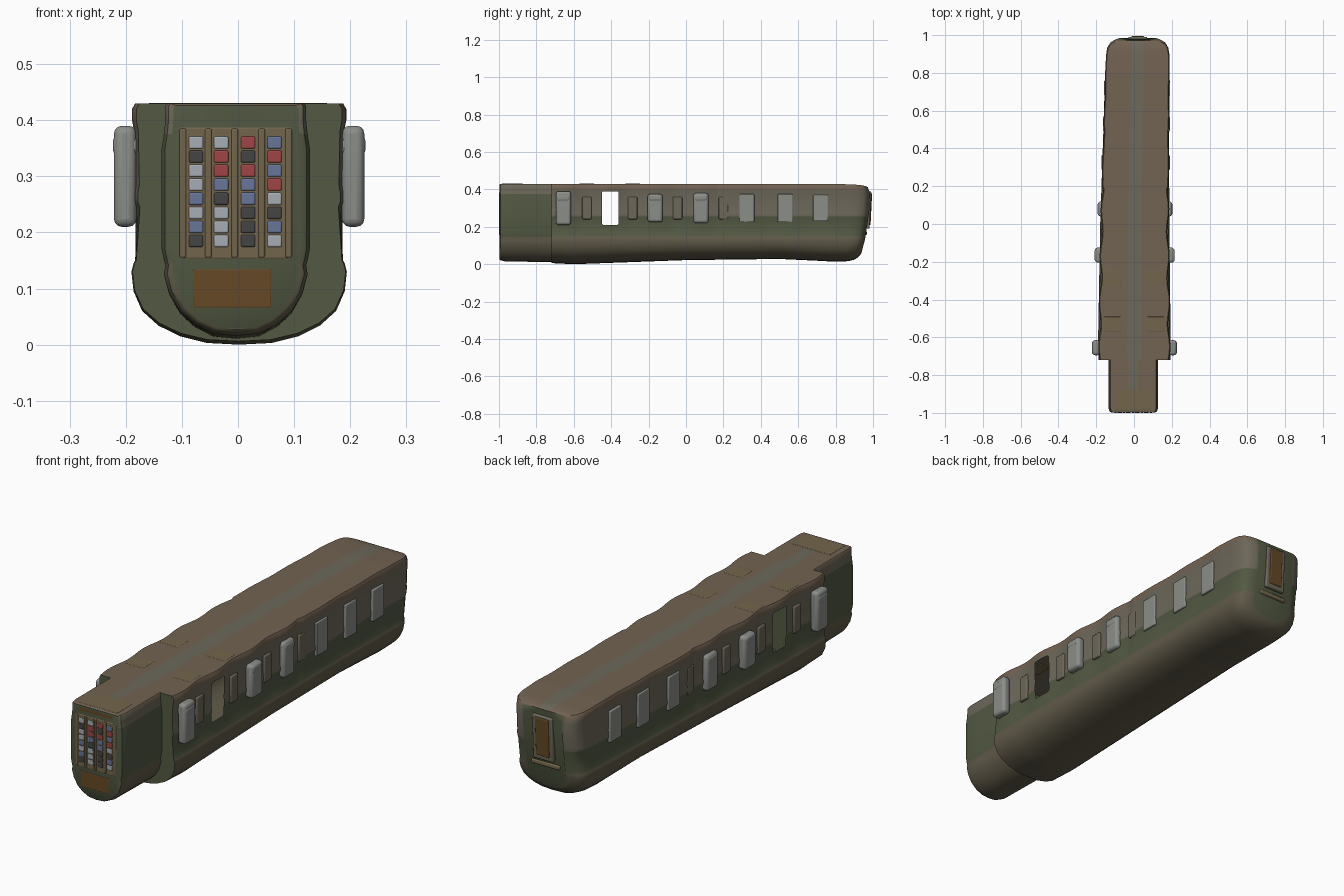
import bpy, bmesh, math, random

if "Cube" in bpy.data.objects:
    bpy.data.objects.remove(bpy.data.objects["Cube"])
random.seed(4)


def mat(name, r, g, b):
    m = bpy.data.materials.new(name)
    m.diffuse_color = (r, g, b, 1)
    m.use_nodes = True
    m.node_tree.nodes["Principled BSDF"].inputs["Base Color"].default_value = m.diffuse_color
    return m


HULL = mat("hull_mud", .115, .10, .065)
GREEN = mat("side_green", .085, .10, .055)
BAND = mat("window_band", .15, .135, .10)
ROOF = mat("roof_wood", .17, .125, .085)
STRIPE = mat("roof_stripe", .15, .14, .105)
PANE = mat("pane_grey", .26, .27, .25)
TAN = mat("tan_trim", .17, .13, .07)
BROWN = mat("door_brown", .13, .065, .018)
COLS = [mat("bits_pale", .38, .42, .46), mat("bits_dark", .06, .06, .06),
        mat("bits_blue", .14, .18, .32), mat("bits_red", .35, .06, .06)]


def interp(y, table):
    """Piecewise linear lookup of a row of values along y."""
    for a, b in zip(table, table[1:]):
        if y <= b[0]:
            t = max(0, (y - a[0]) / (b[0] - a[0]))
            return [p + (q - p) * t for p, q in zip(a[1:], b[1:])]
    return table[-1][1:]


def finish(ob, mats, angle=40):
    for m in mats:
        ob.data.materials.append(m)
    bpy.ops.object.select_all(action='DESELECT')
    ob.select_set(True)
    bpy.context.view_layer.objects.active = ob
    bpy.ops.object.shade_smooth_by_angle(angle=math.radians(angle))
    return ob


def loft(name, ys, table, half, seg_mats, wave=None, lean=None):
    """Skin mirrored half-profiles (x fraction, z) along y."""
    prof = half + [(-x, z) for x, z in reversed(half[1:])]
    mids = seg_mats + [4] + seg_mats[::-1]
    bm = bmesh.new()
    rings = []
    for y in ys:
        w, cx, low, drop = interp(y, table)
        ring = []
        for x, z in prof:
            k = wave(y) if wave and z > .2 else 1
            zz = z + low * max(0, 1 - z / .14) - drop * max(0, z - .38) / .05
            ring.append(bm.verts.new((cx + x * w * k, y - (lean(y, z) if lean else 0), zz)))
        rings.append(ring)
    n = len(prof)
    for a, b in zip(rings, rings[1:]):
        for i in range(n):
            f = bm.faces.new((a[i], a[(i + 1) % n], b[(i + 1) % n], b[i]))
            f.material_index = mids[i]
    for r in (rings[0], rings[-1]):
        bm.faces.new(r).material_index = 1
    bmesh.ops.recalc_face_normals(bm, faces=bm.faces)
    me = bpy.data.meshes.new(name)
    bm.to_mesh(me)
    bm.free()
    ob = bpy.data.objects.new(name, me)
    bpy.context.collection.objects.link(ob)
    return finish(ob, [HULL, GREEN, BAND, ROOF, STRIPE])


def block(name, loc, size, m, bevel=.006, rx=0):
    bpy.ops.mesh.primitive_cube_add(size=1, location=loc, rotation=(rx, 0, 0))
    ob = bpy.context.object
    ob.name, ob.scale = name, size
    bpy.ops.object.transform_apply(location=False, rotation=False)
    if bevel:
        b = ob.modifiers.new("bevel", 'BEVEL')
        b.width, b.segments = bevel, 3
    return finish(ob, [m])


# Main body: rounded hull, green side, window band, flat roof
half = [(0, 0), (.3, .003), (.55, .015), (.75, .034), (.9, .06), (.98, .095), (1, .13),
        (.98, .145), (.965, .15), (.965, .245), (.985, .255), (.985, .27), (.97, .285),
        (.98, .38), (1, .40), (1, .42), (.97, .43), (.2, .43)]
mats = [0] * 8 + [1] * 2 + [2] * 4 + [3] * 3
table = [(-.72, .19, .002, .006, 0), (-.6, .192, .002, 0, 0), (0, .183, .004, .022, 0),
         (.5, .174, .012, .028, 0), (.8, .171, .018, .014, 0), (.9, .168, .02, .016, .004),
         (.94, .162, .02, .024, .006), (.965, .148, .02, .036, .01),
         (.98, .125, .02, .05, .014), (.988, .10, .02, .06, .018)]
PITCH = .245


def wave(y):
    amp = .065 if y < .2 else .02 if y < .85 else 0
    return 1 - amp * (.5 - .5 * math.cos(2 * math.pi * (y - .08) / PITCH))


def lean(y, z):
    return max(0, (y - .7) / .29) * (.05 * max(0, 1 - z / .34) + .016 * max(0, z - .36) / .07)


ys = [-.72 + .02 * i for i in range(83)] + [.94, .955, .965, .975, .982, .988]
body = loft("main_body", ys, table, half, mats, wave, lean)

# Open window pair that can be seen straight through
cutter = block("window_cutter", (0, -.405, .30), (.6, .09, .18), BAND, .01)
cutter.hide_render = True
cutter.hide_viewport = False
bpy.context.view_layer.objects.active = body
cut = body.modifiers.new("window_cut", 'BOOLEAN')
cut.object, cut.operation, cut.solver = cutter, 'DIFFERENCE', 'EXACT'
while body.modifiers.find("window_cut") > 0:
    bpy.ops.object.modifier_move_up(modifier="window_cut")
bpy.ops.object.modifier_apply(modifier="window_cut")
bpy.data.objects.remove(cutter)
bm = bmesh.new()
bm.from_mesh(body.data)
tunnel = []
for f in bm.faces:
    c = f.calc_center_median()
    if abs(c.x) < .05 and -.46 < c.y < -.35 and .2 < c.z < .4:
        tunnel.append(f)
bmesh.ops.delete(bm, geom=tunnel, context='FACES')
bm.to_mesh(body.data)
bm.free()

# Narrower nose section
nose_half = [(0, .012), (.3, .016), (.55, .032), (.75, .056), (.9, .09), (.97, .125),
             (.95, .142), (.97, .15), (1, .17), (1, .35), (.97, .375), (.95, .40),
             (.95, .425), (.92, .43), (.2, .43)]
nose_mats = [0] * 7 + [1] * 3 + [2] * 2 + [3] * 2
nose_table = [(-1, .112, -.004, .02, .006), (-.992, .126, -.004, .01, 0),
              (-.97, .132, -.004, .004, 0), (-.7, .132, -.004, -.002, 0)]
loft("nose_section", [-.997, -.992, -.982, -.97, -.9, -.8, -.71], nose_table, nose_half, nose_mats)

# Front display: frame, slats and small coloured bits
block("front_panel", (-.004, -.992, .27), (.205, .012, .24), TAN)
block("front_top_trim", (-.004, -.99, .41), (.17, .014, .022), BROWN, .004)
for x in (-.075, -.03, .018, .065):
    for i in range(8):
        c = random.choice(COLS[:3] + COLS)
        block("display_bit", (x, -.996, .185 + i * .025), (.026, .008, .022), c, .003)
for x in (-.098, -.053, -.006, .042, .09):
    block("display_slat", (x, -.996, .27), (.012, .008, .23), TAN, .003)
block("lower_nose_patch", (-.01, -.994, .10), (.14, .008, .07), BROWN, .003)

# Side windows: bulging pods toward the front, flush panes toward the back
for y, out, h in ((-.655, .032, .18), (-.165, .024, .15), (.08, .014, .16),
                  (.325, .003, .15), (.53, .003, .15), (.72, .003, .14)):
    w, cx = interp(y, table)[:2]
    for s in (-1, 1):
        flat = out < .01
        block("window_pane" if flat else "window_pod", (cx + s * (w + out - .02), y, .30),
              (.04, .08, h), PANE, .004 if flat else .014)
        if not flat:
            block("pod_lip", (cx + s * (w + out - .022), y, .355), (.048, .07, .035), PANE, .01)

# Posts between the windows
for y in (-.53, -.285, -.045, .2):
    w, cx = interp(y, table)[:2]
    for s in (-1, 1):
        block("window_post", (cx + s * (w - .018), y, .30), (.024, .05, .12), BAND, .006)

# Wooden roof patches beside the notched eaves
for y in (-.285, -.53):
    for s in (-1, 1):
        block("roof_patch", (s * .115, y, .427), (.09, .08, .008), TAN, .003)
block("nose_roof", (-.004, -.93, .428), (.19, .11, .006), TAN, .002)

# Rear door with its frame
block("rear_door_frame", (.02, .976, .29), (.10, .02, .20), BAND, .006, -.05)
block("rear_door", (.02, .981, .295), (.065, .02, .17), BROWN, .004, -.05)
block("rear_step", (.02, .957, .165), (.14, .02, .02), TAN, .006)
